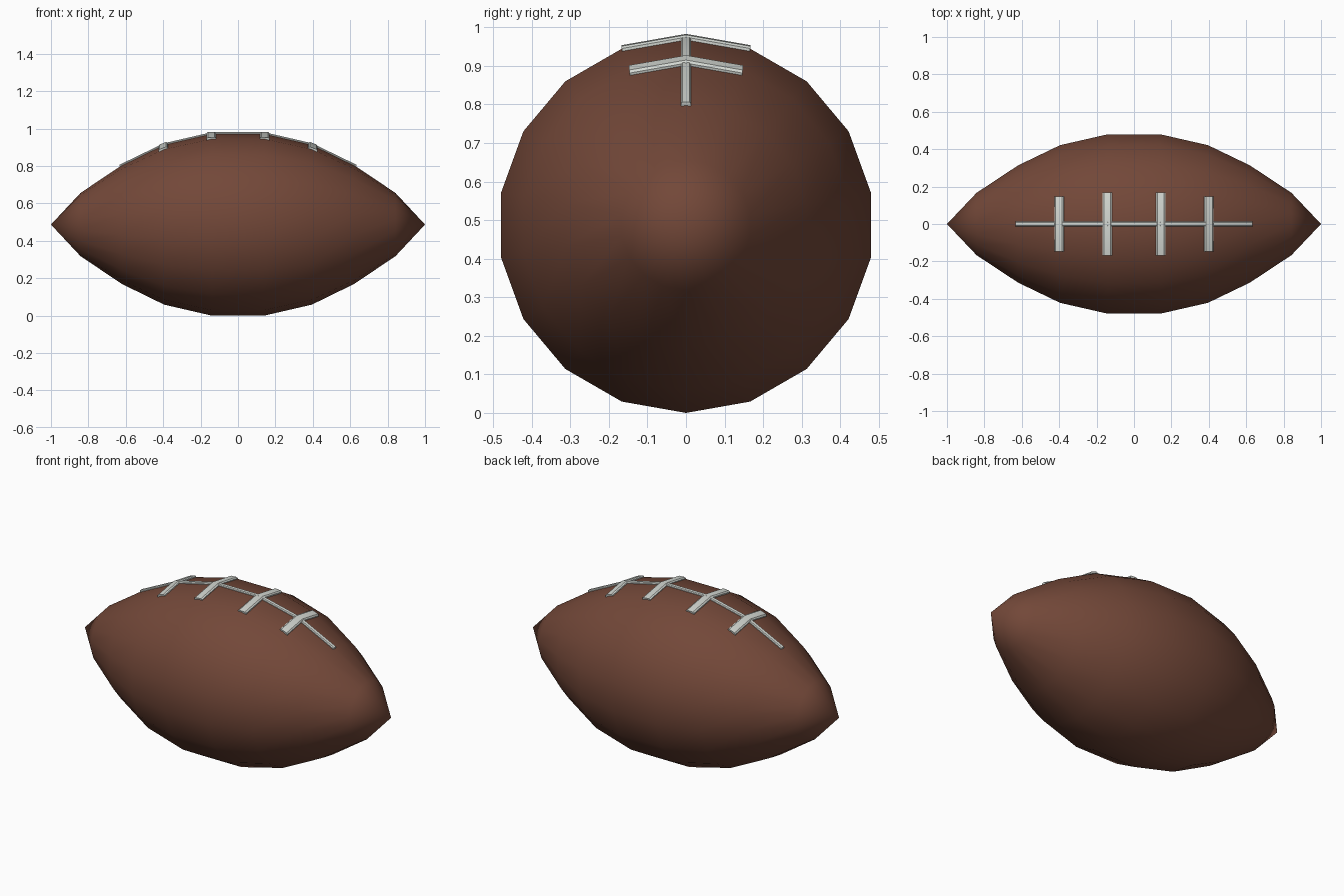
import bpy, bmesh, math
from mathutils import Vector

if "Cube" in bpy.data.objects:
    bpy.data.objects.remove(bpy.data.objects["Cube"])

SIDES = 18
CZ = 0.487
# half profile of the ball: (x, radius)
HALF = [(0.14, 0.487), (0.395, 0.428), (0.62, 0.318), (0.842, 0.169)]
RINGS = [(-x, r) for x, r in reversed(HALF)] + HALF


def material(name, rgb):
    m = bpy.data.materials.new(name)
    m.diffuse_color = (*rgb, 1)
    m.use_nodes = True
    m.node_tree.nodes["Principled BSDF"].inputs["Base Color"].default_value = m.diffuse_color
    return m


brown = material("brown leather", (0.17, 0.064, 0.040))
white = material("lace white", (0.66, 0.69, 0.65))


def finish(bm, name, mat, angle):
    bmesh.ops.recalc_face_normals(bm, faces=bm.faces)
    me = bpy.data.meshes.new(name)
    bm.to_mesh(me)
    bm.free()
    me.materials.append(mat)
    ob = bpy.data.objects.new(name, me)
    bpy.context.collection.objects.link(ob)
    bpy.ops.object.select_all(action='DESELECT')
    ob.select_set(True)
    bpy.context.view_layer.objects.active = ob
    bpy.ops.object.shade_smooth_by_angle(angle=math.radians(angle))
    return ob


def on_ball(x, r, a):
    return Vector((x, r * math.sin(a), CZ + r * math.cos(a)))


def bridge(bm, a, b):
    n = len(a)
    for i in range(n):
        bm.faces.new((a[i], a[(i + 1) % n], b[(i + 1) % n], b[i]))


# Ball: lathed profile closed by a point at each end
bm = bmesh.new()
loops = [[bm.verts.new(on_ball(x, r, math.tau * i / SIDES)) for i in range(SIDES)]
         for x, r in RINGS]
for a, b in zip(loops, loops[1:]):
    bridge(bm, a, b)
for x, loop in ((-1, loops[0]), (1, loops[-1])):
    tip = bm.verts.new((x, 0, CZ))
    for i in range(SIDES):
        bm.faces.new((loop[i], loop[(i + 1) % SIDES], tip))
finish(bm, "ball", brown, 75)


# Lace: flat strip with chamfered edges swept over (point, side, up) stations
def lace(name, stations, w, h):
    prof = [(-w, -h), (-w, h * 0.3), (-w * 0.7, h), (w * 0.7, h), (w, h * 0.3), (w, -h)]
    bm = bmesh.new()
    secs = [[bm.verts.new(p + side * s + up * t) for s, t in prof]
            for p, side, up in stations]
    for a, b in zip(secs, secs[1:]):
        bridge(bm, a, b)
    bm.faces.new(secs[0])
    bm.faces.new(secs[-1])
    finish(bm, name, white, 30)


# Long seam lace along the top
Y, Z = Vector((0, 1, 0)), Vector((0, 0, 1))
pts = [(-0.632, 0.312)] + RINGS[2:-2] + [(0.632, 0.312)]
pts = [(-0.632, 0.313), (-0.395, 0.428), (-0.14, 0.487),
       (0.14, 0.487), (0.395, 0.428), (0.632, 0.313)]
lace("seam_lace", [(on_ball(x, r, 0), Y, Vector((0.5 * x, 0, 1)).normalized())
                   for x, r in pts], 0.013, 0.007)

# Cross laces bent over the ridge at the four middle rings
for i, (x, r, tilt) in enumerate([(-0.4, 0.427, -20), (-0.143, 0.487, -4),
                                  (0.143, 0.487, 4), (0.4, 0.427, 20)]):
    t = math.radians(tilt)
    side = Vector((math.cos(t), 0, -math.sin(t)))
    st = []
    for a in (-20, 0, 20):
        ar = math.radians(a)
        up = Vector((math.sin(t), math.cos(t) * math.sin(ar / 2), math.cos(t)))
        st.append((on_ball(x, r, ar), side, up.normalized()))
    lace(f"cross_lace_{i + 1}", st, 0.026, 0.008)
